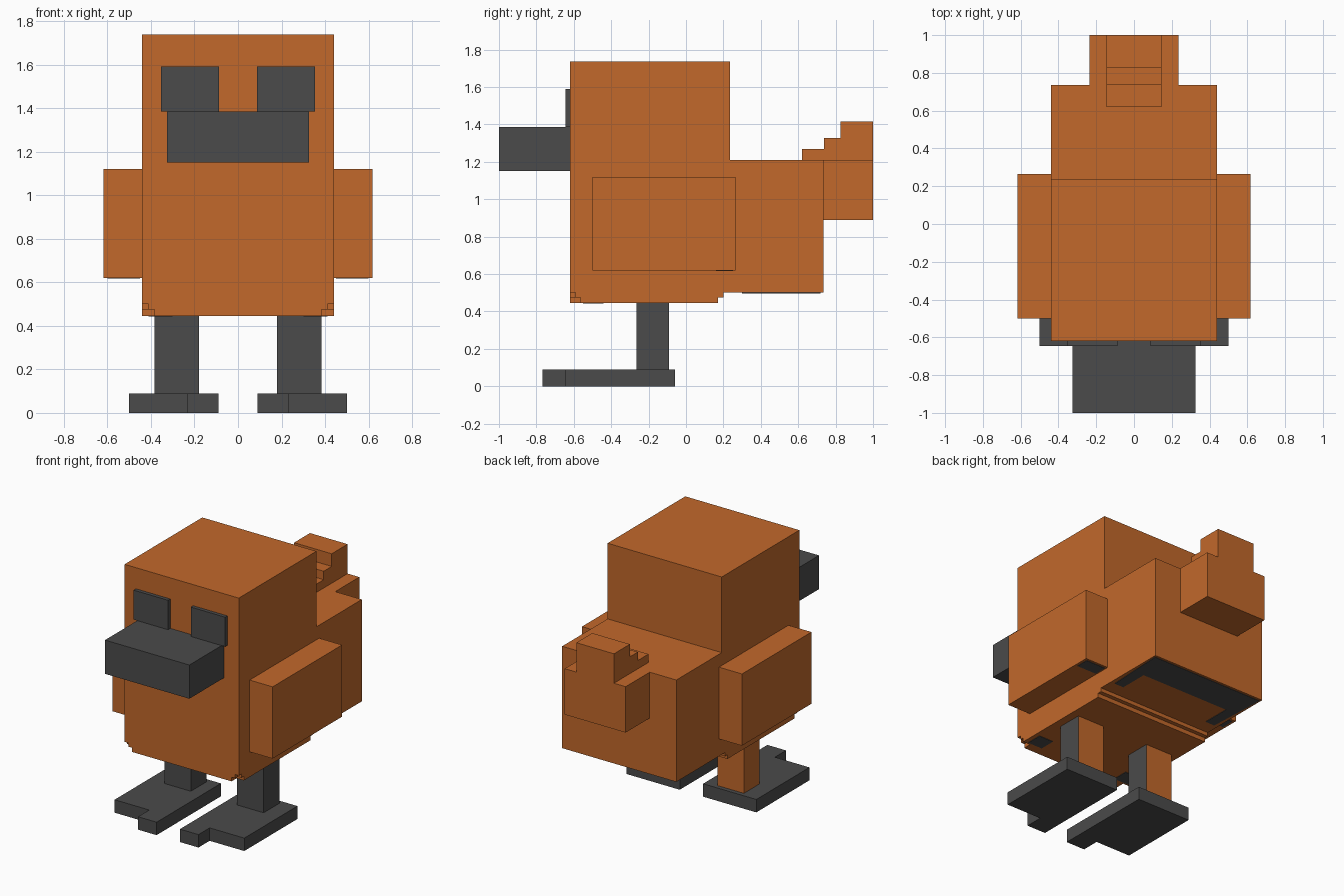
import bpy, bmesh

if "Cube" in bpy.data.objects:
    bpy.data.objects.remove(bpy.data.objects["Cube"])


def material(name, rgb):
    m = bpy.data.materials.new(name)
    m.diffuse_color = (*rgb, 1)
    m.use_nodes = True
    m.node_tree.nodes["Principled BSDF"].inputs["Base Color"].default_value = m.diffuse_color
    return m


ORANGE = material("orange", (0.54, 0.14, 0.024))
GREY = material("dark grey", (0.07, 0.07, 0.07))


def finish(name, bm, mats):
    bmesh.ops.recalc_face_normals(bm, faces=bm.faces)
    me = bpy.data.meshes.new(name)
    bm.to_mesh(me)
    bm.free()
    for m in mats:
        me.materials.append(m)
    ob = bpy.data.objects.new(name, me)
    bpy.context.collection.objects.link(ob)
    return ob


def prism(name, points, lo, hi, axis, mat):
    """Extrude a profile: axis 'x' takes (y, z) points, axis 'z' takes (x, y)."""
    bm = bmesh.new()
    put = (lambda p, d: (d, *p)) if axis == 'x' else (lambda p, d: (*p, d))
    face = bm.faces.new([bm.verts.new(put(p, lo)) for p in points])
    ext = bmesh.ops.extrude_face_region(bm, geom=[face])
    top = [v for v in ext["geom"] if isinstance(v, bmesh.types.BMVert)]
    bmesh.ops.translate(bm, verts=top, vec=put((0, 0), hi - lo))
    return finish(name, bm, [mat])


def box(name, x, y, z, mat):
    pts = [(x[0], y[0]), (x[1], y[0]), (x[1], y[1]), (x[0], y[1])]
    return prism(name, pts, z[0], z[1], 'z', mat)


def span(s, a, b):
    return tuple(sorted((s * a, s * b)))


# Head and body as one side profile
prism("body", [(-.62, .5), (.735, .5), (.735, 1.21), (.235, 1.21),
               (.235, 1.737), (-.62, 1.737)], -.44, .44, 'x', ORANGE)

# Belly layers with notched front corners
for name, n, back, z0, z1 in (("belly_upper", .028, .2, .474, .502),
                              ("belly_lower", .056, .172, .445, .474)):
    f = -.62
    prism(name, [(-.44, back), (-.44, f + n), (-.44 + n, f + n), (-.44 + n, f),
                 (.44 - n, f), (.44 - n, f + n), (.44, f + n), (.44, back)],
          z0, z1, 'z', ORANGE)

# Tail block and its stepped tip
box("tail", (-.235, .235), (.735, 1), (.89, 1.21), ORANGE)
prism("tail_tip", [(.62, 1.21), (1, 1.21), (1, 1.415), (.825, 1.415), (.825, 1.327),
                   (.737, 1.327), (.737, 1.268), (.62, 1.268)], -.145, .145, 'x', ORANGE)

# Beak
box("beak", (-.325, .325), (-1, -.62), (1.15, 1.385), GREY)

for s, side in ((-1, "left"), (1, "right")):
    box(side + "_eye", span(s, .088, .353), (-.645, -.62), (1.385, 1.59), GREY)
    box(side + "_wing", span(s, .44, .617), (-.5, .265), (.62, 1.12), ORANGE)
    # Leg, orange on its back and on its -x side
    leg = box(side + "_leg", span(s, .178, .383), (-.265, -.09), (.088, .446), GREY)
    leg.data.materials.append(ORANGE)
    for p in leg.data.polygons:
        if p.normal.y > .9 or p.normal.x < -.9:
            p.material_index = 1
    # Foot with a longer inner toe
    pts = [(.09, -.768), (.233, -.768), (.233, -.645), (.5, -.645), (.5, -.06), (.09, -.06)]
    prism(side + "_foot", [(s * x, y) for x, y in pts], 0, .09, 'z', GREY)
    # Dark patches under the wing and belly
    box(side + "_wing_patch", span(s, .45, .6), (.16, .25), (.617, .621), GREY)
    box(side + "_belly_patch", span(s, .3, .41), (-.55, -.44), (.442, .446), GREY)

# Dark U-shaped patch under the rear
prism("rear_patch", [(-.41, .3), (-.34, .3), (-.34, .5), (.34, .5), (.34, .3),
                     (.41, .3), (.43, .72), (-.43, .72)], .497, .501, 'z', GREY)
